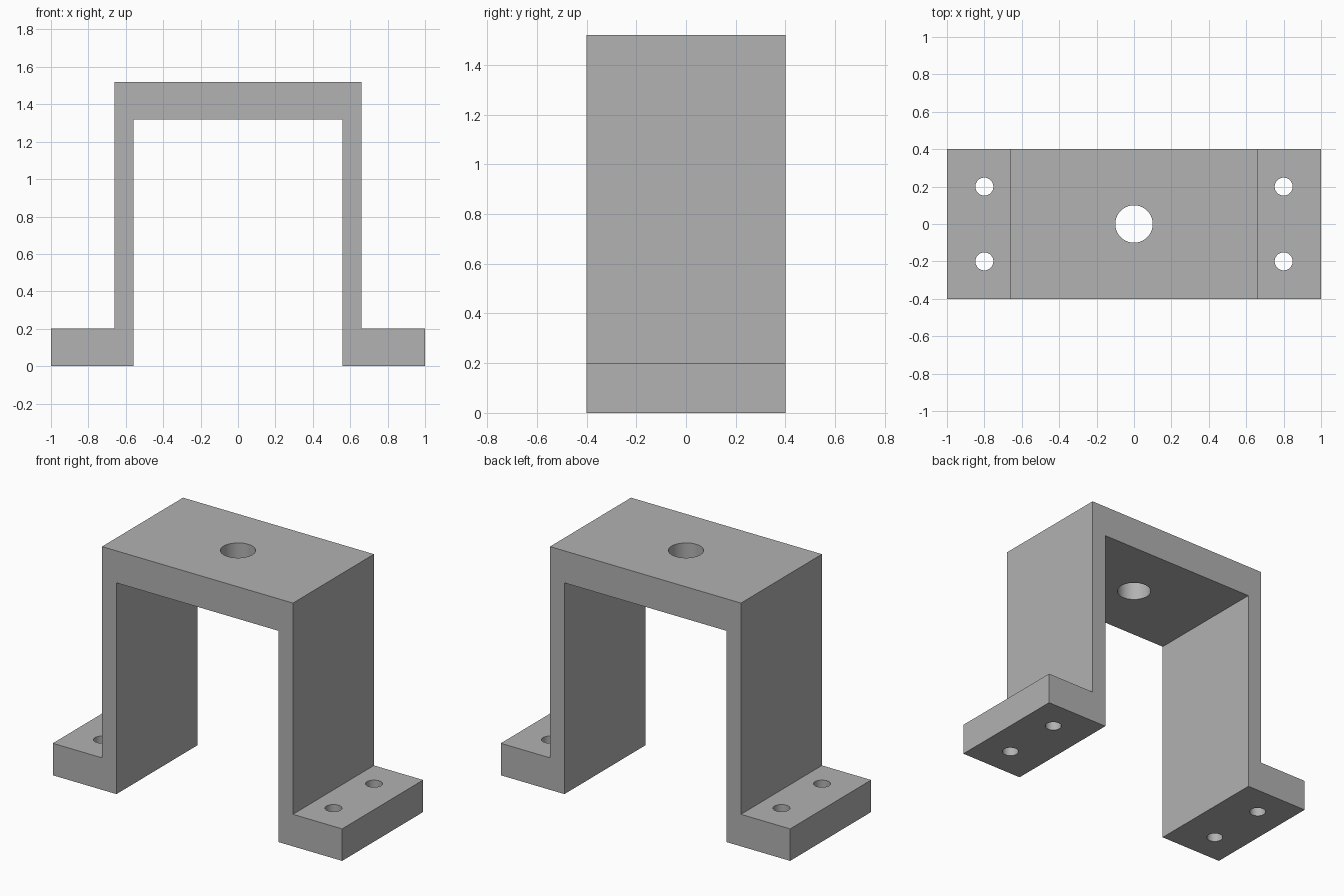
import bpy
import bmesh
import math

cube = bpy.data.objects.get("Cube")
if cube:
    bpy.data.objects.remove(cube, do_unlink=True)

# Plain grey metal
metal = bpy.data.materials.new("grey_metal")
metal.use_nodes = True
grey = (0.445, 0.445, 0.445, 1.0)
metal.diffuse_color = grey
metal.node_tree.nodes["Principled BSDF"].inputs["Base Color"].default_value = grey

DEPTH = 0.8
HEIGHT = 1.52
PLATE = 0.2
OUTER, INNER, FOOT = 0.66, 0.56, 1.0

# Bracket: half profile mirrored across x, extruded along y
half = [(FOOT, 0), (FOOT, PLATE), (OUTER, PLATE), (OUTER, HEIGHT)]
half_inner = [(INNER, HEIGHT - PLATE), (INNER, 0)]
outline = (half + [(-x, z) for x, z in reversed(half)]
           + [(-x, z) for x, z in reversed(half_inner)] + half_inner)

bm = bmesh.new()
face = bm.faces.new([bm.verts.new((x, -DEPTH / 2, z)) for x, z in outline])
extruded = bmesh.ops.extrude_face_region(bm, geom=[face])
moved = [v for v in extruded["geom"] if isinstance(v, bmesh.types.BMVert)]
bmesh.ops.translate(bm, verts=moved, vec=(0, DEPTH, 0))
bmesh.ops.recalc_face_normals(bm, faces=bm.faces)
mesh = bpy.data.meshes.new("mounting_bracket")
bm.to_mesh(mesh)
bm.free()
mesh.materials.append(metal)
bracket = bpy.data.objects.new("mounting_bracket", mesh)
bpy.context.collection.objects.link(bracket)


def drill(name, radius, x, y, z):
    """Cut a vertical round hole through the plate centred at height z."""
    bpy.ops.mesh.primitive_cylinder_add(vertices=64, radius=radius,
                                        depth=PLATE * 1.5, location=(x, y, z))
    cutter = bpy.context.object
    cutter.name = name
    cutter.hide_render = True
    cutter.data.materials.append(metal)
    bpy.ops.object.select_all(action="DESELECT")
    bracket.select_set(True)
    bpy.context.view_layer.objects.active = bracket
    cut = bracket.modifiers.new(name, "BOOLEAN")
    cut.operation = "DIFFERENCE"
    cut.solver = "EXACT"
    cut.object = cutter
    bpy.ops.object.modifier_apply(modifier=cut.name)
    bpy.data.objects.remove(cutter, do_unlink=True)


# Centre hole in the top plate, two bolt holes in each foot
drill("centre_hole", 0.1, 0, 0, HEIGHT - PLATE / 2)
for x in (-0.8, 0.8):
    for y in (-0.2, 0.2):
        drill("bolt_hole", 0.048, x, y, PLATE / 2)

# Smooth hole walls, crisp edges elsewhere
bpy.ops.object.shade_smooth_by_angle(angle=math.radians(30))
